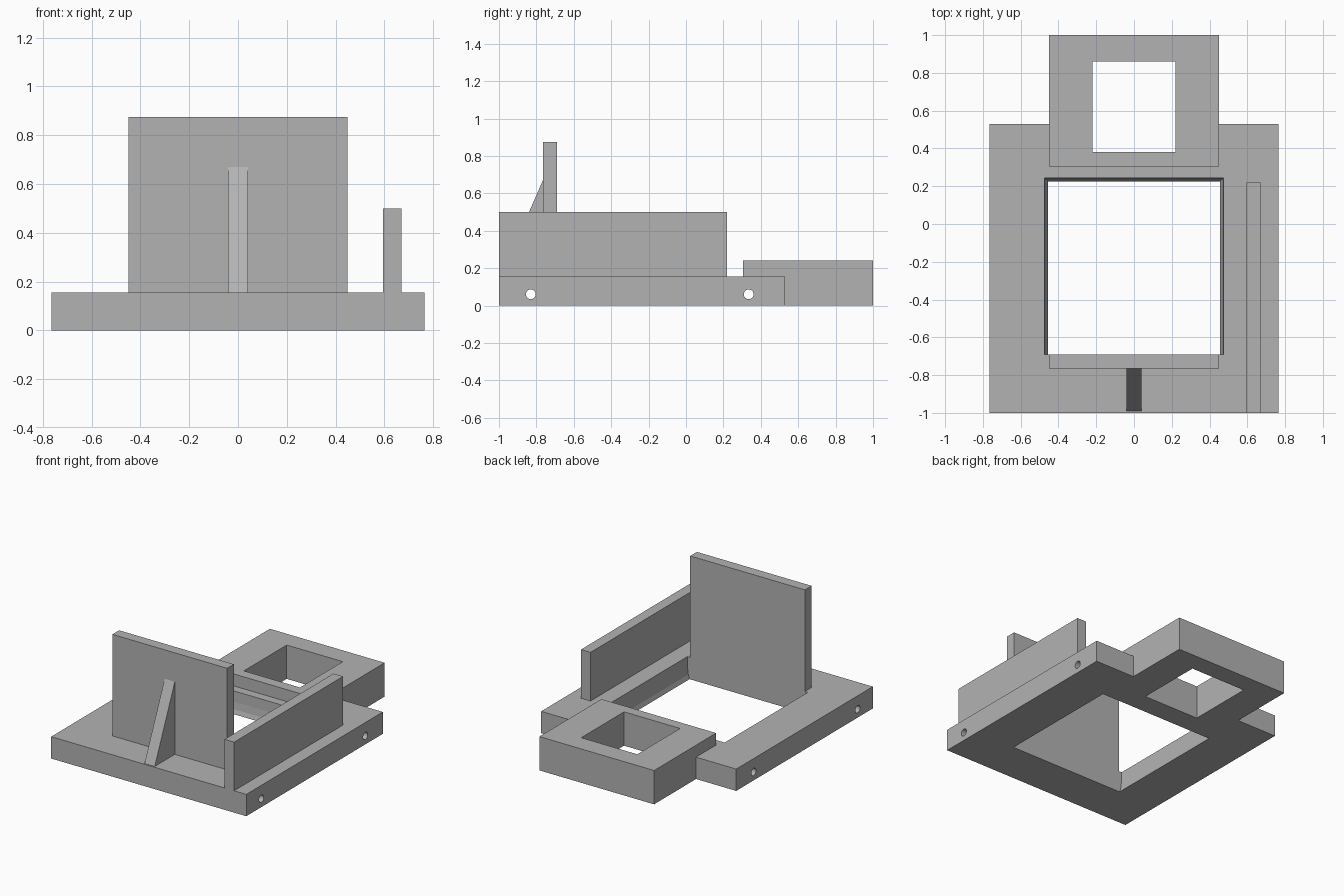
import bpy
import bmesh
from math import radians
from mathutils import Matrix

cube = bpy.data.objects.get("Cube")
if cube:
    bpy.data.objects.remove(cube)

grey = bpy.data.materials.new("plain grey")
grey.use_nodes = True
grey.diffuse_color = (0.45, 0.45, 0.45, 1)
grey.node_tree.nodes["Principled BSDF"].inputs["Base Color"].default_value = grey.diffuse_color


def finish(name, bm):
    bmesh.ops.recalc_face_normals(bm, faces=bm.faces)
    mesh = bpy.data.meshes.new(name)
    bm.to_mesh(mesh)
    bm.free()
    mesh.materials.append(grey)
    obj = bpy.data.objects.new(name, mesh)
    bpy.context.collection.objects.link(obj)
    return obj


def loft(name, rings):
    """Skin a stack of matching closed rings and cap both ends."""
    bm = bmesh.new()
    loops = [[bm.verts.new(p) for p in ring] for ring in rings]
    for low, high in zip(loops, loops[1:]):
        for i in range(len(low)):
            j = (i + 1) % len(low)
            bm.faces.new((low[i], low[j], high[j], high[i]))
    bm.faces.new(loops[0])
    bm.faces.new(loops[-1])
    return finish(name, bm)


def rect(x0, x1, y0, y1, z):
    return [(x0, y0, z), (x1, y0, z), (x1, y1, z), (x0, y1, z)]


def box(name, x, y, z):
    return loft(name, [rect(*x, *y, h) for h in z])


def rod(name, y, z, radius):
    bm = bmesh.new()
    turn = Matrix.Translation((0, y, z)) @ Matrix.Rotation(radians(90), 4, "Y")
    bmesh.ops.create_cone(bm, cap_ends=True, segments=32, radius1=radius,
                          radius2=radius, depth=2, matrix=turn)
    return finish(name, bm)


def combine(target, other, operation):
    """Bake a boolean into the target and remove the helper."""
    mod = target.modifiers.new(operation, "BOOLEAN")
    mod.operation, mod.object, mod.solver = operation, other, "EXACT"
    graph = bpy.context.evaluated_depsgraph_get()
    mesh = bpy.data.meshes.new_from_object(target.evaluated_get(graph))
    target.modifiers.clear()
    target.data = mesh
    bpy.data.objects.remove(other)


# Base frame with the raised rear block
base = box("base_frame", (-0.765, 0.765), (-1, 0.53), (0, 0.155))
combine(base, box("rear_block", (-0.45, 0.45), (0.305, 1), (0, 0.24)), "UNION")

# Main opening, its sides curving slightly outward towards the top
opening = [(-0.1, 0.455), (0, 0.455), (0.03, 0.465), (0.08, 0.471), (0.155, 0.473), (0.2, 0.473)]
combine(base, loft("opening_cutter", [rect(-w, w, -0.69, w - 0.23, z) for z, w in opening]),
        "DIFFERENCE")
combine(base, box("rear_hole_cutter", (-0.22, 0.22), (0.38, 0.86), (-0.1, 0.4)), "DIFFERENCE")

# Cross holes running from side to side
for y in (-0.83, 0.335):
    combine(base, rod("cross_hole_cutter", y, 0.06, 0.026), "DIFFERENCE")

# Upright plate, side wall and the bracing fin
box("upright_plate", (-0.45, 0.45), (-0.765, -0.69), (0.155, 0.875))
box("side_wall", (0.595, 0.67), (-1, 0.22), (0.155, 0.5))
loft("bracing_fin", [[(x, -0.99, 0.155), (x, -0.765, 0.155), (x, -0.765, 0.67)]
                     for x in (-0.04, 0.04)])
